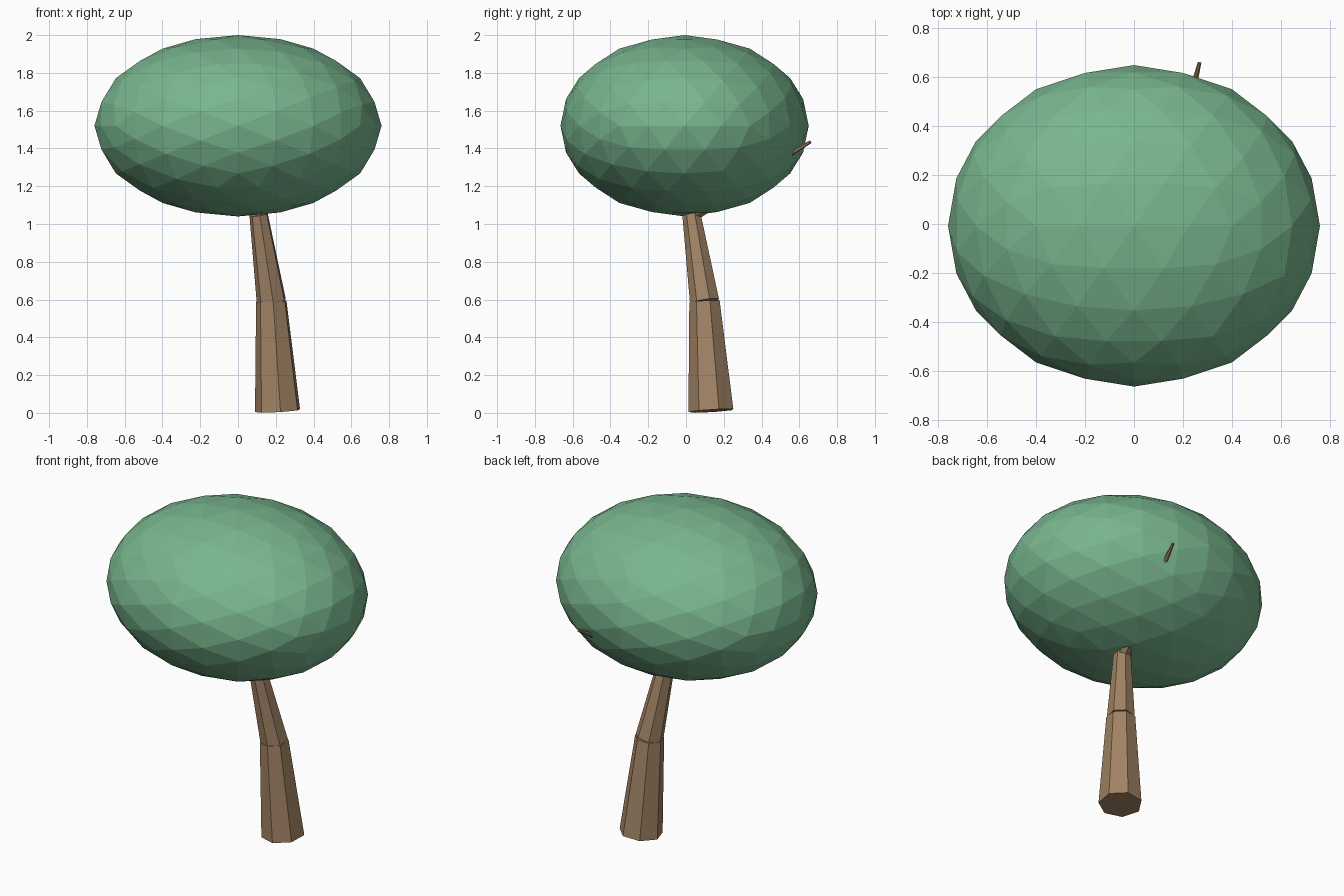
import bpy
import bmesh
from math import radians
from mathutils import Matrix, Vector

cube = bpy.data.objects.get("Cube")
if cube:
    bpy.data.objects.remove(cube, do_unlink=True)


def make_material(name, rgb):
    mat = bpy.data.materials.new(name)
    mat.use_nodes = True
    colour = (*rgb, 1)
    mat.diffuse_color = colour
    mat.node_tree.nodes["Principled BSDF"].inputs["Base Color"].default_value = colour
    return mat


def add_object(name, bm, mat):
    mesh = bpy.data.meshes.new(name)
    bm.to_mesh(mesh)
    bm.free()
    mesh.materials.append(mat)
    obj = bpy.data.objects.new(name, mesh)
    bpy.context.collection.objects.link(obj)
    return obj


def add_limb(name, start, end, r_start, r_end, mat, sides=7, turn=-84):
    """Tapered, capped prism whose ends are square to its axis."""
    start, end = Vector(start), Vector(end)
    axis = end - start
    tilt = Vector((0, 0, 1)).rotation_difference(axis).to_matrix().to_4x4()
    bm = bmesh.new()
    rings = []
    for height, radius in ((0, r_start), (axis.length, r_end)):
        ring = []
        for i in range(sides):
            spin = Matrix.Rotation(radians(turn + 360 * i / sides), 3, 'Z')
            ring.append(bm.verts.new(spin @ Vector((radius, 0, height))))
        rings.append(ring)
    low, high = rings
    bm.faces.new(low[::-1])
    bm.faces.new(high)
    for i in range(sides):
        j = (i + 1) % sides
        bm.faces.new((low[i], low[j], high[j], high[i]))
    bm.transform(Matrix.Translation(start) @ tilt)
    return add_object(name, bm, mat)


leaf_green = make_material("leaf green", (0.19, 0.47, 0.27))
bark_brown = make_material("bark brown", (0.36, 0.23, 0.13))

# Canopy: faceted ball, turned so its edges line up with the main axes
bm = bmesh.new()
bmesh.ops.create_icosphere(bm, subdivisions=3, radius=1)
bm.transform(Matrix.Rotation(radians(-31.717), 4, 'Y'))
bm.transform(Matrix.Translation((0, -0.0075, 1.52)) @ Matrix.Diagonal((0.76, 0.657, 0.48, 1)))
add_object("canopy", bm, leaf_green)

# Trunk in two leaning pieces, then a thin branch through the canopy
base, bend, fork = (0.212, 0.135, 0.011), (0.178, 0.1, 0.59), (0.11, 0.03, 1.05)
add_limb("lower_trunk", base, bend, 0.123, 0.083, bark_brown)
add_limb("upper_trunk", bend, fork, 0.08, 0.05, bark_brown)
add_limb("branch", fork, (0.268, 0.659, 1.435), 0.042, 0.008, bark_brown)
